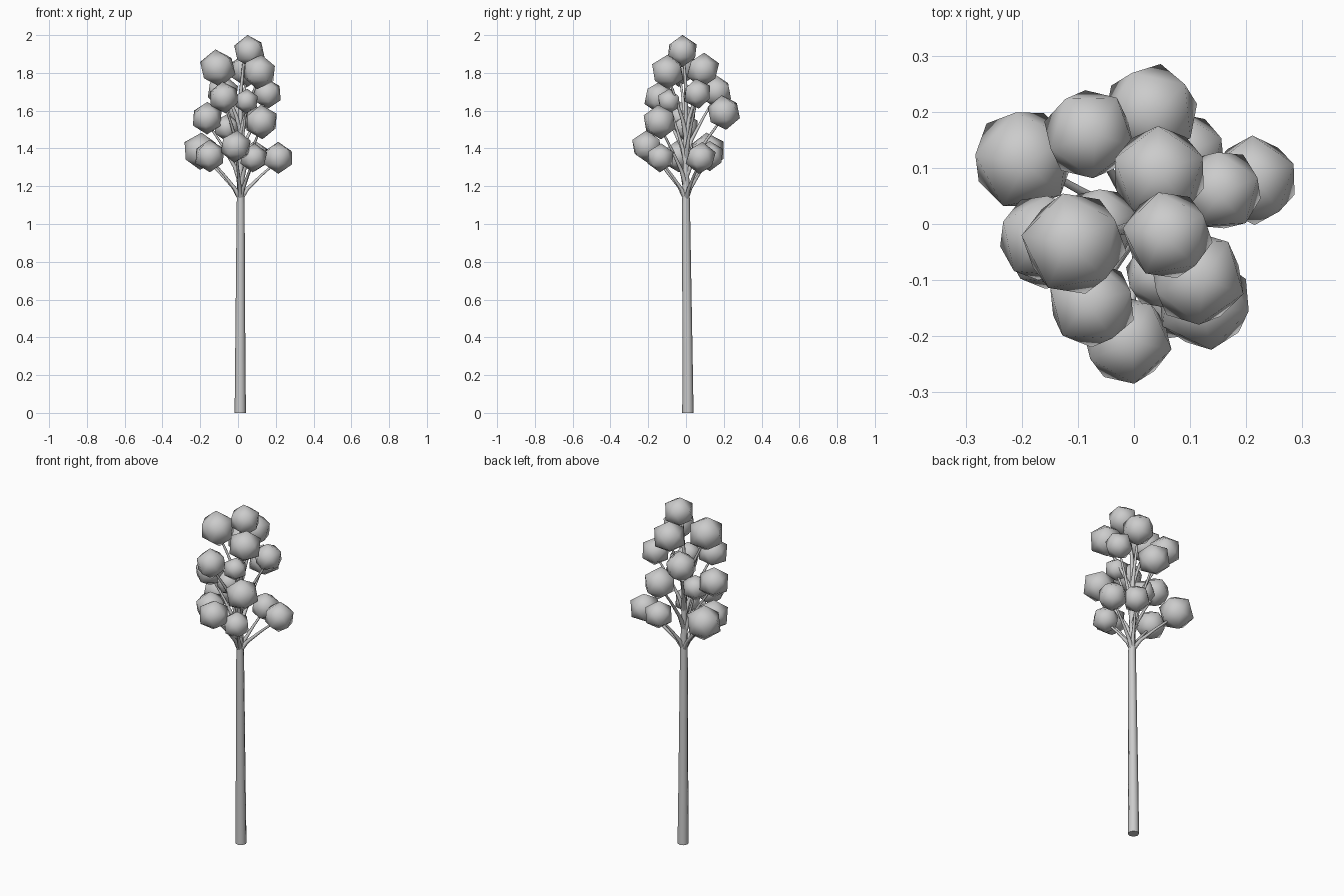
import bpy
import random
from mathutils import Vector

random.seed(4)
cube = bpy.data.objects.get("Cube")
if cube:
    bpy.data.objects.remove(cube)

grey = bpy.data.materials.new("plain grey")
grey.use_nodes = True
grey.diffuse_color = (0.6, 0.6, 0.6, 1)
grey.node_tree.nodes["Principled BSDF"].inputs["Base Color"].default_value = grey.diffuse_color


def tube(name, points, radii):
    """Tapered tube along a path, turned into a smooth mesh."""
    curve = bpy.data.curves.new(name, "CURVE")
    curve.dimensions = "3D"
    curve.bevel_depth = 1.0
    curve.bevel_resolution = 2
    curve.use_fill_caps = True
    spline = curve.splines.new("POLY")
    spline.points.add(len(points) - 1)
    for p, co, r in zip(spline.points, points, radii):
        p.co = (*co, 1)
        p.radius = r
    obj = bpy.data.objects.new(name, curve)
    bpy.context.collection.objects.link(obj)
    bpy.ops.object.select_all(action="DESELECT")
    obj.select_set(True)
    bpy.context.view_layer.objects.active = obj
    bpy.ops.object.convert(target="MESH")
    obj = bpy.context.object
    obj.data.materials.clear()
    obj.data.materials.append(grey)
    bpy.ops.object.shade_smooth_by_angle(angle=1.0)


def leaf_ball(name, centre, radius):
    """Twenty-sided leaf clump with one corner pointing up."""
    bpy.ops.mesh.primitive_ico_sphere_add(
        subdivisions=1, radius=radius, location=centre,
        rotation=(random.uniform(-0.12, 0.12), random.uniform(-0.12, 0.12), random.uniform(0, 1.2)))
    obj = bpy.context.object
    obj.name = name
    obj.data.materials.append(grey)
    bpy.ops.object.shade_smooth()


# Trunk and the thin leader inside the crown
tube("trunk",
     [(0.012, 0.01, 0), (0.012, 0.008, 0.3), (0.013, 0.004, 0.7), (0.014, 0, 1.1),
      (0.013, 0, 1.2), (0.012, 0, 1.45), (0.015, 0, 1.7), (0.03, -0.01, 1.86)],
     [0.03, 0.027, 0.024, 0.021, 0.018, 0.013, 0.01, 0.006])

# Leaf clumps: x, y, z, radius
clumps = [
    (0.06, -0.02, 1.915, 0.086), (-0.107, -0.035, 1.825, 0.1),
    (0.113, -0.097, 1.805, 0.092), (0.045, 0.09, 1.815, 0.092),
    (-0.075, -0.142, 1.67, 0.085), (-0.08, 0.16, 1.7, 0.088),
    (0.155, 0.06, 1.69, 0.08), (0.045, -0.09, 1.65, 0.066),
    (0.03, 0.2, 1.59, 0.092), (-0.163, -0.025, 1.56, 0.086),
    (0.125, -0.14, 1.54, 0.092), (-0.06, 0.0, 1.51, 0.072),
    (-0.012, -0.207, 1.41, 0.086), (-0.197, 0.115, 1.385, 0.099),
    (-0.15, -0.04, 1.36, 0.086), (0.083, -0.135, 1.35, 0.077),
    (0.213, 0.078, 1.35, 0.085), (0.09, 0.125, 1.36, 0.08),
]

# Each clump gets a branch that flares at the trunk and bends upwards
for i, (x, y, z, r) in enumerate(clumps):
    tip = Vector((x, y, z))
    leaf_ball(f"leaf_clump_{i + 1}", tip, r)
    if i == 0:
        continue
    start = Vector((0.013, 0, max(1.13, z - 0.34)))
    side = Vector((x - 0.013, y, 0))
    rise = z - start.z
    path = [start,
            start + side * 0.18 + Vector((0, 0, rise * 0.25)),
            start + side * 0.55 + Vector((0, 0, rise * 0.58)),
            start + side * 0.85 + Vector((0, 0, rise * 0.82)),
            tip]
    tube(f"branch_{i}", path, [0.014, 0.01, 0.007, 0.006, 0.004])
